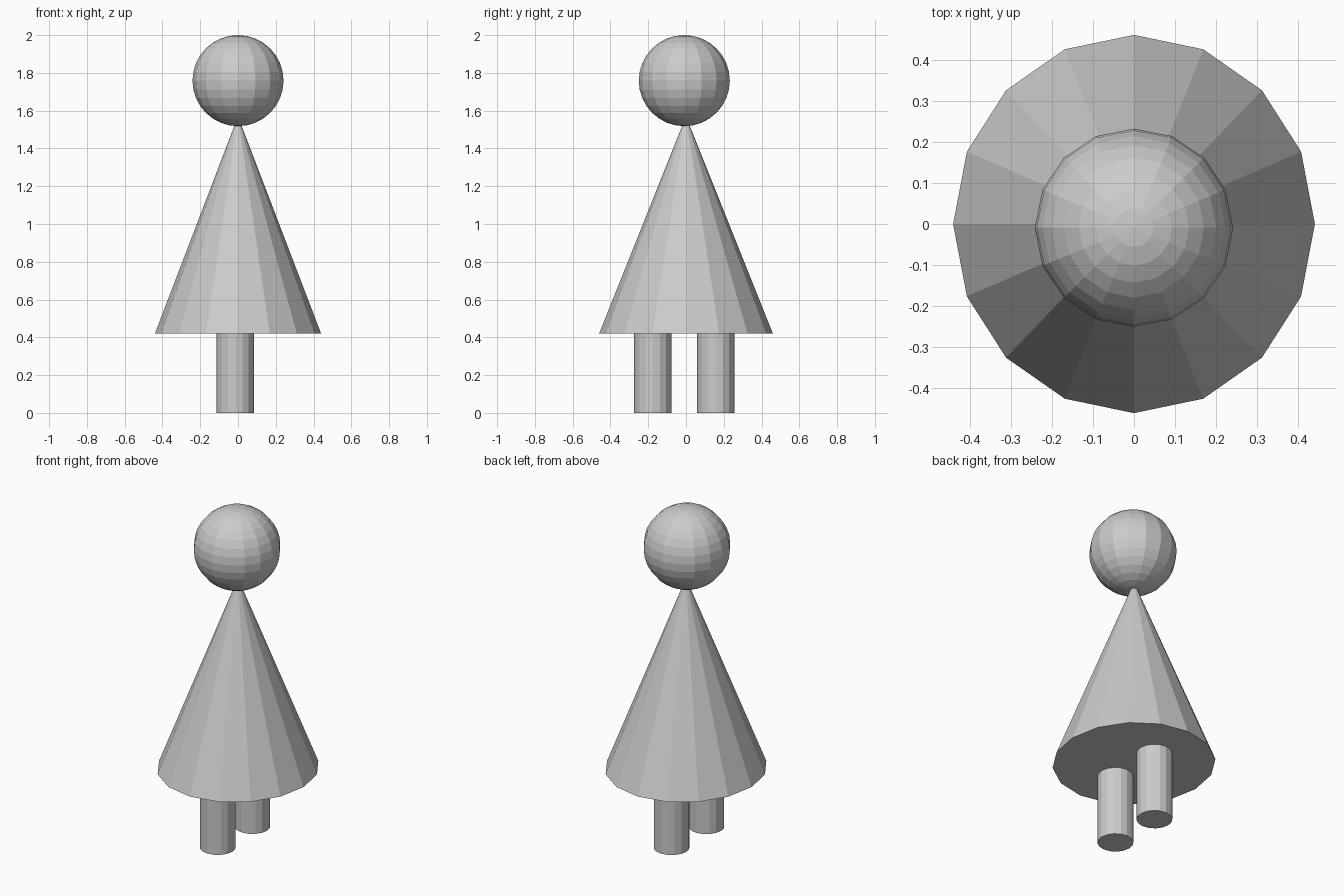
import bpy

if "Cube" in bpy.data.objects:
    bpy.data.objects.remove(bpy.data.objects["Cube"])

SIDES = 16


def add_leg(name, y):
    # Closed cylinder from the ground to just inside the skirt
    top = 0.425
    bpy.ops.mesh.primitive_cylinder_add(
        vertices=SIDES, radius=0.099, depth=top, location=(-0.014, y, top / 2))
    bpy.context.object.name = name


# Legs, one behind the other
add_leg("front_leg", -0.175)
add_leg("back_leg", 0.158)

# Cone body, slightly deeper than wide, its tip tucked into the head
base, tip = 0.42, 1.57
bpy.ops.mesh.primitive_cone_add(
    vertices=SIDES, radius1=1, radius2=0, depth=tip - base,
    location=(0, 0, (base + tip) / 2))
body = bpy.context.object
body.name = "body"
body.scale = (0.44, 0.46, 1)

# Ball head
bpy.ops.mesh.primitive_uv_sphere_add(
    segments=SIDES, ring_count=16, radius=0.241, location=(0, -0.009, 1.759))
bpy.context.object.name = "head"
